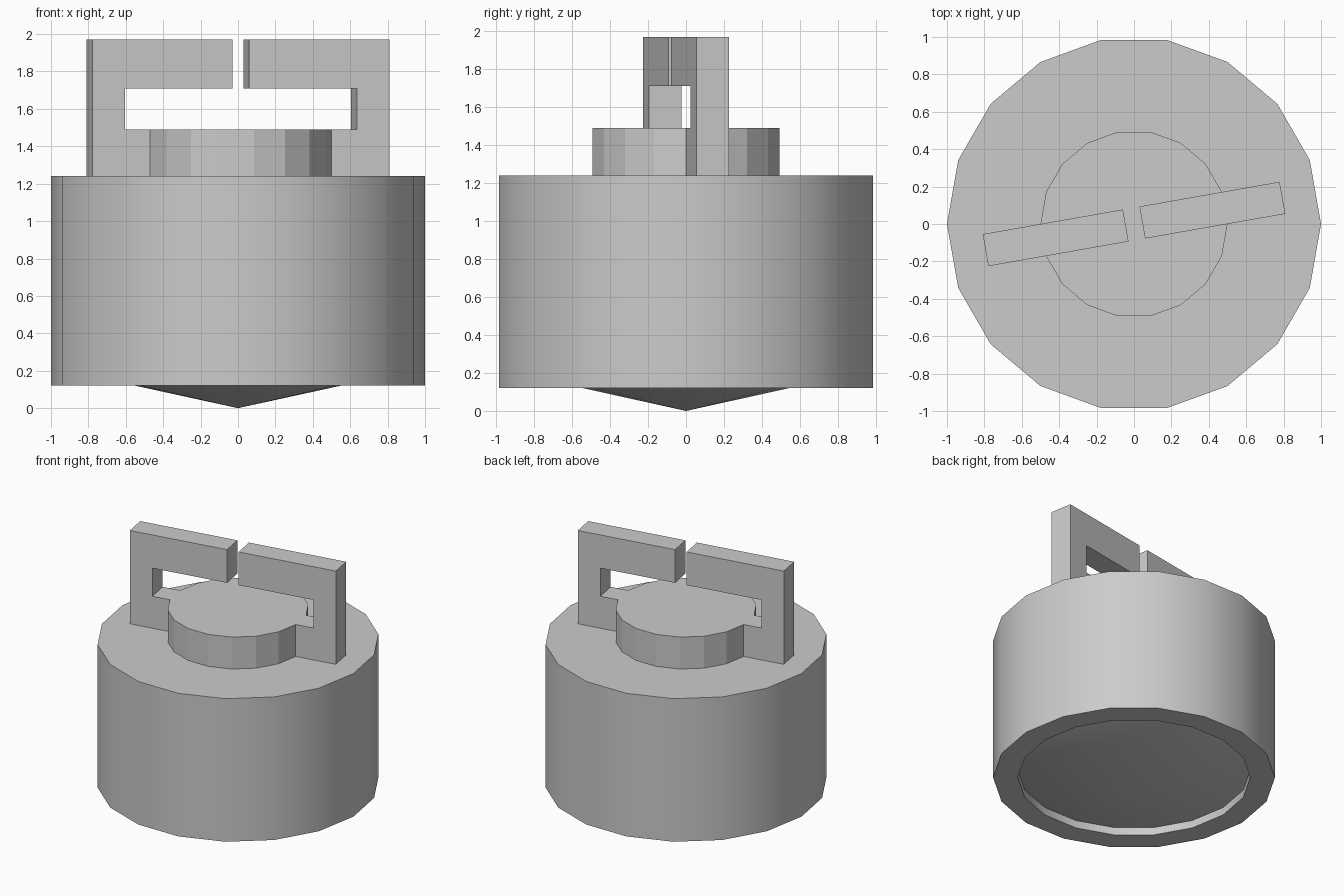
import bpy, bmesh, math
from mathutils import Vector

if "Cube" in bpy.data.objects:
    bpy.data.objects.remove(bpy.data.objects["Cube"])

SIDES = 18


def lathe(bm, profile):
    """Revolve (radius, z) points; a radius of 0 becomes a single pole."""
    rings = []
    for r, z in profile:
        if r == 0:
            rings.append([bm.verts.new((0, 0, z))] * SIDES)
        else:
            rings.append([bm.verts.new((r * math.cos(math.tau * i / SIDES),
                                        r * math.sin(math.tau * i / SIDES), z))
                          for i in range(SIDES)])
    for a, b in zip(rings, rings[1:]):
        for i in range(SIDES):
            j = (i + 1) % SIDES
            bm.faces.new(list(dict.fromkeys((a[i], a[j], b[j], b[i]))))


def finish(bm, name):
    bm.normal_update()
    mesh = bpy.data.meshes.new(name)
    bm.to_mesh(mesh)
    bm.free()
    obj = bpy.data.objects.new(name, mesh)
    bpy.context.collection.objects.link(obj)
    return obj


def extrude(bm, face, offset):
    """Pull a face outwards and return the moved face."""
    out = bmesh.ops.extrude_discrete_faces(bm, faces=[face])["faces"][0]
    bmesh.ops.translate(bm, verts=out.verts, vec=offset)
    bm.normal_update()
    return out


def neighbour(face, direction):
    """Face next to this one that points in the given direction."""
    near = {f for e in face.edges for f in e.link_faces if f != face}
    return max(near, key=lambda f: f.normal.dot(direction))


# Drum with a shallow cone recessed into its underside
bm = bmesh.new()
lathe(bm, [(0, 0), (0.825, 0.18), (0.825, 0.12), (1, 0.12), (1, 1.24), (0.5, 1.24)])
body = finish(bm, "drum_body")
bpy.context.view_layer.objects.active = body
body.select_set(True)
bpy.ops.object.shade_smooth_by_angle(angle=math.radians(30))

# Raised cap; both handle brackets are extruded from opposite side faces
bm = bmesh.new()
lathe(bm, [(0.5, 1.24), (0.5, 1.49)])
bm.faces.new(sorted((v for v in bm.verts if v.co.z > 1.4),
                    key=lambda v: math.atan2(v.co.y, v.co.x)))
bm.normal_update()
up = Vector((0, 0, 1))
apothem = 0.5 * math.cos(math.pi / SIDES)
for angle in (10, 190):
    a = math.radians(angle)
    out = Vector((math.cos(a), math.sin(a), 0))
    side = max(bm.faces, key=lambda f: f.normal.dot(out) - abs(f.calc_center_median().cross(out).length - 1.365) * 0.01)
    side = extrude(bm, side, out * (0.63 - apothem))     # foot
    side = extrude(bm, side, out * (0.806 - 0.63))       # leg base
    top = neighbour(side, up)
    top = extrude(bm, top, up * 0.22)                    # leg
    top = extrude(bm, top, up * 0.26)                    # corner
    inner = neighbour(top, -out)
    extrude(bm, inner, -out * (0.63 - 0.045))            # arm
# remove undersides resting on the drum
hidden = [f for f in bm.faces if all(v.co.z < 1.25 for v in f.verts)]
bmesh.ops.delete(bm, geom=hidden, context='FACES_ONLY')
finish(bm, "cap_with_handle")
